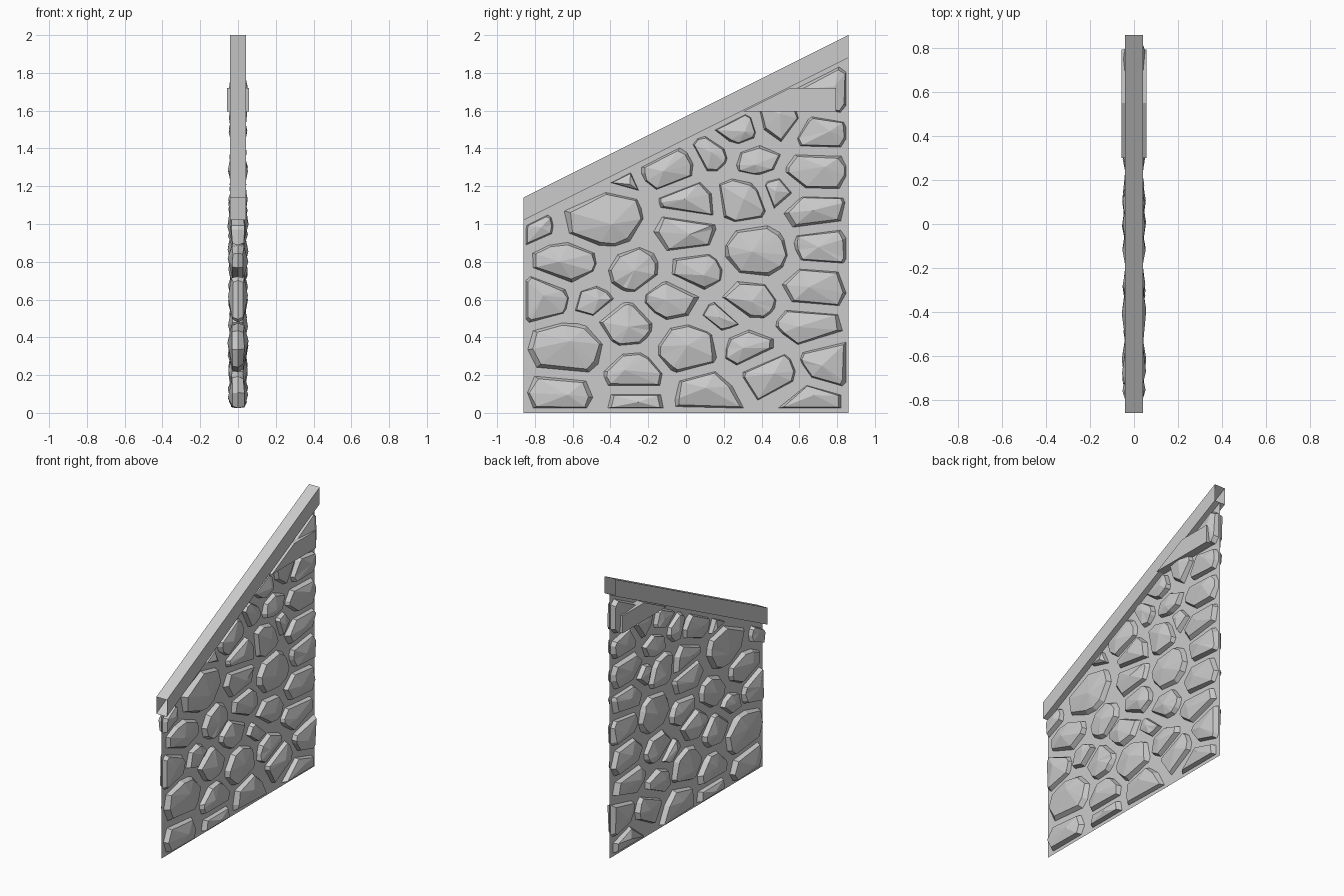
import bpy, random
from mathutils import Vector

if "Cube" in bpy.data.objects:
    bpy.data.objects.remove(bpy.data.objects["Cube"])
random.seed(4)

HALF = 0.86                       # half length of the wall
SLOPE = 0.5                       # pitch of the coping beam


def under_beam(y):
    return 1.02 + SLOPE * (y + HALF)


def make(name, verts, faces):
    me = bpy.data.meshes.new(name)
    me.from_pydata(verts, [], faces)
    me.update()
    ob = bpy.data.objects.new(name, me)
    bpy.context.collection.objects.link(ob)
    return ob


def prism(name, profile, hx, caps=True):
    """Extrude a (y, z) profile from -hx to hx."""
    n = len(profile)
    verts = [(x, y, z) for x in (-hx, hx) for y, z in profile]
    sides = [(i, (i + 1) % n, n + (i + 1) % n, n + i) for i in range(n)]
    ends = [tuple(reversed(range(n))), tuple(range(n, 2 * n))]
    return make(name, verts, ends + sides if caps else sides), sides, ends


def clip(poly, normal, limit):
    """Keep the part of a convex polygon where p . normal <= limit."""
    out = []
    for a, b in zip(poly, poly[1:] + poly[:1]):
        da, db = a.dot(normal) - limit, b.dot(normal) - limit
        if da <= 0:
            out.append(a)
        if da * db < 0:
            out.append(a.lerp(b, da / (da - db)))
    return out


# Thin mortar sheet
lo, hi = under_beam(-HALF), under_beam(HALF)
make("mortar_wall", [(0, -HALF, 0), (0, HALF, 0), (0, HALF, hi), (0, -HALF, lo)],
     [(0, 1, 2, 3)])

# Sloping coping beam, a tube open at both ends
bx, t = 0.042, 0.12
ring = [(-bx, 0), (bx, 0), (bx, t), (-bx, t)]
make("coping_beam",
     [(x, y, under_beam(y) + z) for y in (-HALF, HALF) for x, z in ring],
     [(i, (i + 1) % 4, 4 + (i + 1) % 4, 4 + i) for i in range(4)])

# Short wedge-ended timber under the high end of the beam
prism("support_block", [(0.30, 1.595), (0.795, 1.595), (0.795, 1.72), (0.55, 1.72)], 0.058)

# Stones: centre y, centre z, rough radius; outlines come from a weighted cell split
stones = [
    (-.66, .10, .16), (-.29, .06, .11), (.13, .10, .16), (.63, .045, .12),
    (-.62, .34, .20), (-.29, .21, .14), (.01, .35, .17), (.33, .34, .13),
    (.44, .21, .14), (.75, .28, .14), (-.33, .47, .15), (.20, .51, .10),
    (.65, .46, .14), (-.75, .61, .15), (-.49, .58, .11), (-.08, .60, .15),
    (.32, .60, .13), (.68, .66, .15), (-.62, .80, .17), (-.28, .75, .14),
    (.05, .75, .14), (.37, .85, .17), (.71, .89, .14), (-.78, .98, .07),
    (-.45, 1.03, .22), (0, .96, .15), (.67, 1.06, .14), (.04, 1.11, .14),
    (.29, 1.13, .14), (.48, 1.17, .09), (-.37, 1.23, .08), (-.10, 1.31, .15),
    (.14, 1.38, .09), (.37, 1.34, .11), (.68, 1.28, .15), (.27, 1.49, .11),
    (.50, 1.53, .11), (.69, 1.47, .12), (.76, 1.70, .13)]
STRETCH = 1.8                     # makes cells wider than tall
INSET = 0.024                     # half the mortar joint

verts, faces = [], []
for i, (y, z, r) in enumerate(stones):
    e = 0.012
    poly = [Vector(p) for p in ((-HALF + e, 0.025), (HALF - e, 0.025),
                                (HALF - e, hi - 0.03), (-HALF + e, lo - 0.03))]
    for j, (y2, z2, r2) in enumerate(stones):
        if i == j:
            continue
        n = Vector((y2 - y, (z2 - z) * STRETCH))
        limit = (y2 * y2 - y * y + STRETCH * (z2 * z2 - z * z) - r2 * r2 + r * r) / 2
        poly = clip(poly, n, limit - INSET * n.length)
        if len(poly) < 3:
            break
    if len(poly) < 3:
        continue
    # chip the cell's sharp corners into an irregular stone
    mid = sum(poly, Vector((0, 0))) / len(poly)
    for p in list(poly):
        d = p - mid
        reach = 0.8 + 0.16 * random.random()
        if d.length > 0.06:
            poly = clip(poly, d.normalized(), mid.dot(d.normalized()) + d.length * reach)
    # drop near-duplicate corners
    poly = [p for k, p in enumerate(poly) if (p - poly[k - 1]).length > 0.022]
    n = len(poly)
    if n < 3:
        continue
    mid = sum(poly, Vector((0, 0))) / n
    base = len(verts)
    verts += [(0, p.x, p.y) for p in poly]
    # the same build on both sides: steep edge band, then shallow facets to a peak
    for s in (1, -1):
        top = len(verts)
        for p in poly:
            q = mid.lerp(p, random.uniform(0.84, 0.95))
            verts.append((s * random.uniform(0.025, 0.036), q.x, q.y))
        peak = mid.lerp(random.choice(poly), random.uniform(0, 0.3))
        verts.append((s * (0.036 + 0.11 * min(r, 0.18)), peak.x, peak.y))
        for k in range(n):
            m = (k + 1) % n
            band = (base + k, base + m, top + m, top + k)
            cap = (top + k, top + m, top + n)
            faces += [band, cap] if s > 0 else [band[::-1], cap[::-1]]
make("wall_stones", verts, faces)
